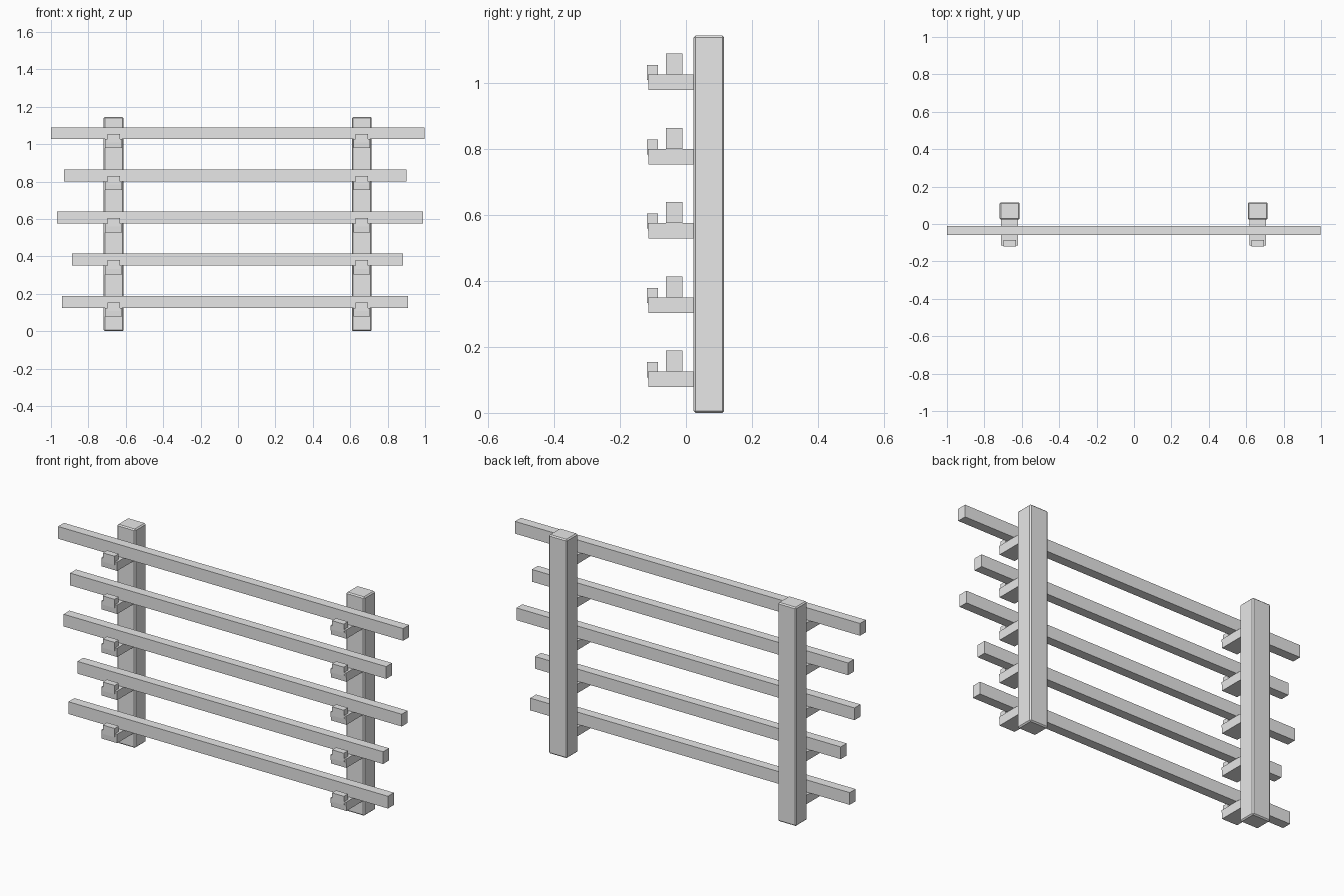
import bpy
import bmesh

cube = bpy.data.objects.get("Cube")
if cube:
    bpy.data.objects.remove(cube, do_unlink=True)

# Single plain grey
grey = bpy.data.materials.new("plain grey")
grey.use_nodes = True
colour = (0.8, 0.8, 0.8, 1)
grey.diffuse_color = colour
grey.node_tree.nodes["Principled BSDF"].inputs["Base Color"].default_value = colour


def box(name, x, y, z, bevel=0):
    """Box from (min, max) ranges on each axis, with optional chamfer."""
    bm = bmesh.new()
    bmesh.ops.create_cube(bm, size=1)
    for v in bm.verts:
        for axis, (low, high) in enumerate((x, y, z)):
            v.co[axis] = low if v.co[axis] < 0 else high
    mesh = bpy.data.meshes.new(name)
    bm.to_mesh(mesh)
    bm.free()
    mesh.materials.append(grey)
    obj = bpy.data.objects.new(name, mesh)
    bpy.context.collection.objects.link(obj)
    if bevel:
        mod = obj.modifiers.new("chamfer", "BEVEL")
        mod.width = bevel
        mod.segments = 1
    return obj


def around(centre, width):
    return centre - width / 2, centre + width / 2


# Rail ends from bottom to top
rails = [(-0.94, 0.91), (-0.888, 0.882), (-0.968, 0.99), (-0.93, 0.90), (-1, 0.998)]
posts = {"right": -0.665, "left": 0.662}
first, step = 0.078, 0.2253

# Upright posts
for side, x in posts.items():
    box(side + "_post", around(x, 0.106), (0.023, 0.116), (0, 1.145), 0.006)

for level, ends in enumerate(rails):
    z = first + level * step
    # Horizontal rail
    box(f"rail_{level + 1}", ends, (-0.06, -0.011), (z + 0.047, z + 0.111))

    # Bracket arms with upturned lips
    for side, x in posts.items():
        arm = box(f"{side}_arm_{level + 1}", around(x, 0.09), (-0.116, 0.03), (z, z + 0.047))
        for v in arm.data.vertices:
            if v.co.y < 0 and v.co.z < z + 0.01:
                v.co.y += 0.003
        box(f"{side}_lip_{level + 1}", around(x, 0.068), (-0.119, -0.085), (z + 0.03, z + 0.076))
